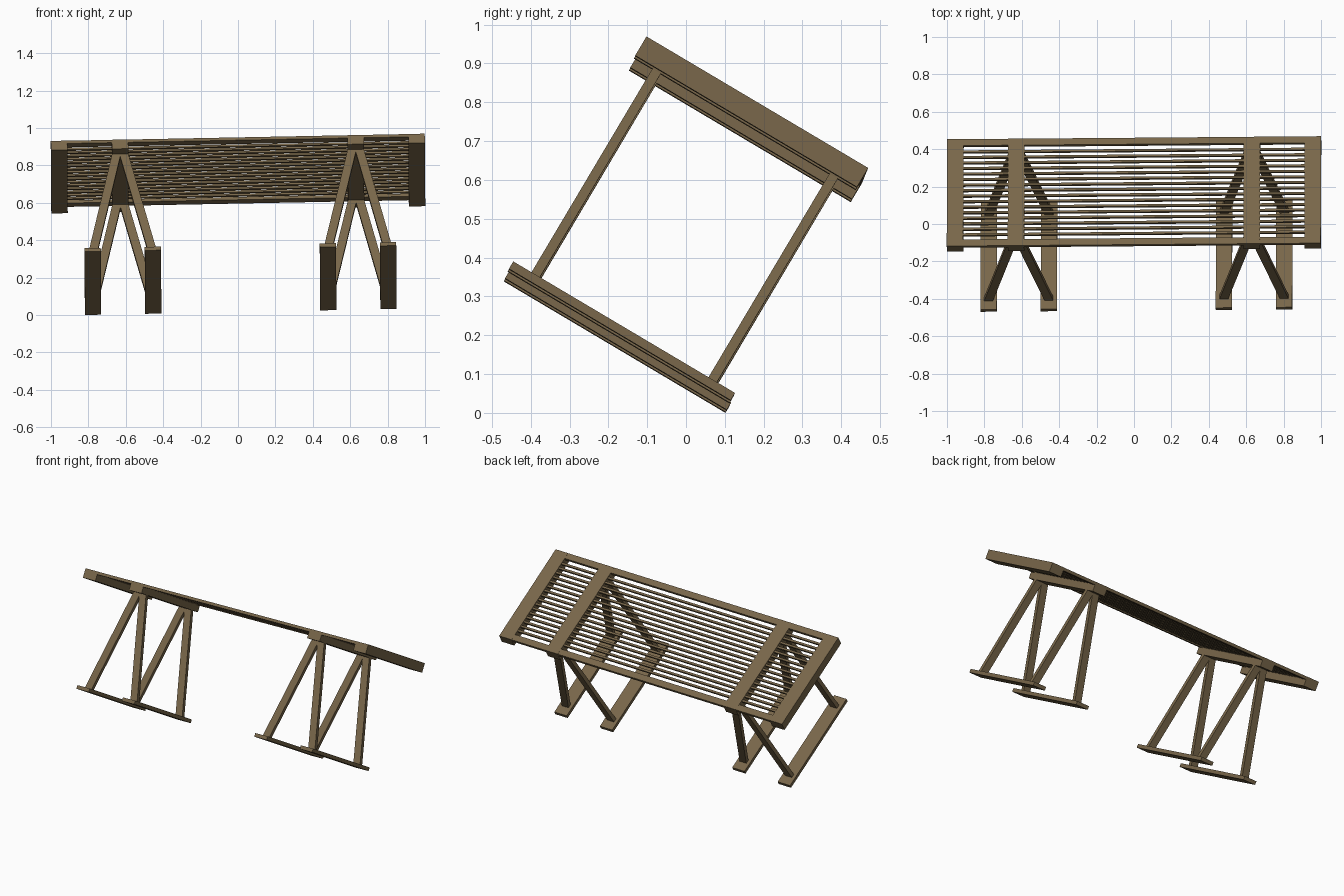
import bpy
from mathutils import Vector, Matrix

if "Cube" in bpy.data.objects:
    bpy.data.objects.remove(bpy.data.objects["Cube"])

# Tilted frame: u along the table, v across it, w up through the top
u = Vector((1, 0.008, 0.0195)).normalized()
w = Vector((0, 0.51, 0.86))
w = (w - u * w.dot(u)).normalized()
v = w.cross(u)
frame = Matrix((u, v, w)).transposed()

wood = bpy.data.materials.new("brown wood")
wood.diffuse_color = (0.19, 0.135, 0.068, 1)
wood.use_nodes = True
wood.node_tree.nodes["Principled BSDF"].inputs["Base Color"].default_value = wood.diffuse_color
parts = []


def prism(name, low, high, z0, z1):
    """Box between two rectangles (x0, x1, y0, y1) at heights z0 and z1."""
    pts = []
    for (x0, x1, y0, y1), z in ((low, z0), (high, z1)):
        pts += [(x0, y0, z), (x1, y0, z), (x1, y1, z), (x0, y1, z)]
    faces = [(3, 2, 1, 0), (4, 5, 6, 7)]
    faces += [(i, (i + 1) % 4, (i + 1) % 4 + 4, i + 4) for i in range(4)]
    mesh = bpy.data.meshes.new(name)
    mesh.from_pydata([frame @ Vector(p) for p in pts], [], faces)
    mesh.materials.append(wood)
    ob = bpy.data.objects.new(name, mesh)
    bpy.context.collection.objects.link(ob)
    parts.append(ob)


def box(name, cx, cy, sx, sy, z0, z1):
    r = (cx - sx / 2, cx + sx / 2, cy - sy / 2, cy + sy / 2)
    prism(name, r, r, z0, z1)


TOP, UNDER, DEPTH = 0.345, 0.288, 0.664
FOOT_TOP, FOOT_BOTTOM = -0.325, -0.347

for s in (-1, 1):
    # End boards and cross boards of the top
    box("end_board", s * 0.956, 0, 0.088, DEPTH, UNDER, TOP)
    box("cross_board", s * 0.63, 0, 0.088, DEPTH, UNDER, TOP)
    # Thin long rails
    box("side_rail", 0, s * (DEPTH / 2 - 0.02), 1.83, 0.04, TOP - 0.018, TOP - 0.0005)
    for x in (0.468, 0.79):
        # Flat feet
        box("foot", s * x, 0, 0.087, DEPTH, FOOT_BOTTOM, FOOT_TOP)
        # Splayed legs, front and back
        top_x = 0.63 + (0.02 if x > 0.63 else -0.02)
        for y in (-0.265, 0.265):
            h, d = 0.0235, 0.0125
            low = (s * x - h, s * x + h, y - d, y + d)
            high = (s * top_x - h, s * top_x + h, y - d, y + d)
            prism("leg", low, high, FOOT_TOP, UNDER)

# Long thin slats between the rails
COUNT = 16
span = DEPTH - 0.08
for i in range(COUNT):
    y = -span / 2 + span * (i + 1) / (COUNT + 1)
    box("slat", 0, y, 1.83, 0.013, TOP - 0.016, TOP - 0.004)

# Centre the model and stand it on the ground
pts = [p.co for o in parts for p in o.data.vertices]
lo = [min(p[k] for p in pts) for k in range(3)]
hi = [max(p[k] for p in pts) for k in range(3)]
shift = Vector((-(lo[0] + hi[0]) / 2, -(lo[1] + hi[1]) / 2, -lo[2]))
for o in parts:
    o.data.transform(Matrix.Translation(shift))
